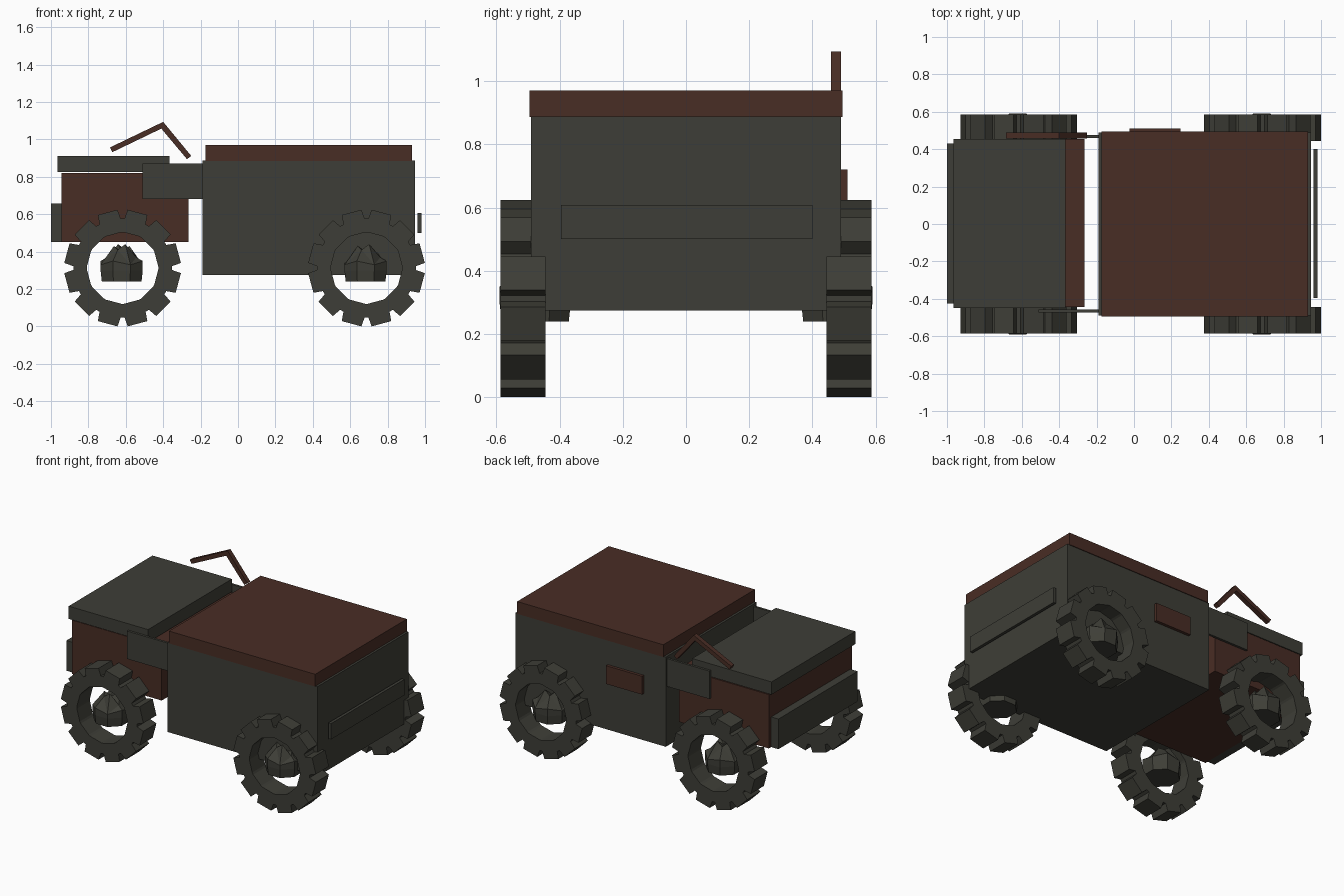
import bpy, bmesh, math
from mathutils import Vector

if "Cube" in bpy.data.objects:
    bpy.data.objects.remove(bpy.data.objects["Cube"])


def material(name, colour):
    m = bpy.data.materials.new(name)
    m.diffuse_color = (*colour, 1)
    m.use_nodes = True
    m.node_tree.nodes["Principled BSDF"].inputs["Base Color"].default_value = m.diffuse_color
    return m


GREY = material("dark olive grey", (0.048, 0.048, 0.038))
BROWN = material("rust brown", (0.066, 0.026, 0.018))


def finish(name, bm, mat):
    bmesh.ops.recalc_face_normals(bm, faces=bm.faces)
    mesh = bpy.data.meshes.new(name)
    bm.to_mesh(mesh)
    bm.free()
    mesh.materials.append(mat)
    ob = bpy.data.objects.new(name, mesh)
    bpy.context.collection.objects.link(ob)
    return ob


def box(name, x, y, z, mat):
    """Box from (min, max) ranges."""
    bm = bmesh.new()
    bmesh.ops.create_cube(bm, size=1)
    for v in bm.verts:
        v.co = Vector([(a + b) / 2 + c * (b - a) for (a, b), c in zip((x, y, z), v.co)])
    return finish(name, bm, mat)


def bridge(bm, a, b):
    n = len(a)
    for i in range(n):
        j = (i + 1) % n
        bm.faces.new((a[i], a[j], b[j], b[i]))


# Body panels
box("rear_body", (-0.19, 0.945), (-0.49, 0.49), (0.275, 0.888), GREY)
box("roof", (-0.175, 0.93), (-0.495, 0.495), (0.886, 0.97), BROWN)
box("engine_bay", (-0.945, -0.265), (-0.445, 0.455), (0.452, 0.82), BROWN)
box("hood", (-0.965, -0.365), (-0.45, 0.455), (0.825, 0.912), GREY)
box("front_bumper", (-1.0, -0.945), (-0.425, 0.43), (0.452, 0.658), GREY)
box("rear_bumper", (0.96, 0.98), (-0.395, 0.4), (0.5, 0.608), GREY)
box("side_plate", (-0.025, 0.248), (0.48, 0.51), (0.595, 0.72), BROWN)
for side, y in (("right", -0.464), ("left", 0.468)):
    box("door_panel_" + side, (-0.51, -0.18), (y - 0.008, y + 0.008), (0.682, 0.872), GREY)

# Bent bar beside the hood
profile = [(-0.685, 0.957), (-0.4, 1.094), (-0.25, 0.912),
           (-0.273, 0.895), (-0.41, 1.058), (-0.672, 0.932)]
bm = bmesh.new()
ends = [[bm.verts.new((x, y, z)) for x, z in profile] for y in (0.458, 0.49)]
bridge(bm, *ends)
for e in ends:
    for quad in ((0, 1, 4, 5), (1, 2, 3, 4)):
        bm.faces.new([e[i] for i in quad])
finish("bent_bar", bm, BROWN)


def tyre(name, cx, side):
    """Ring of twelve flat tread blocks parted by tapered notches."""
    bm = bmesh.new()
    cz = 0.3125
    outer, inner = [], []
    for k in range(12):
        for off, r in ((-5, 0.313), (-2.2, 0.264), (2.2, 0.264), (5, 0.313)):
            a = math.radians(30 * k + off)
            outer.append((r * math.cos(a), r * math.sin(a)))
            # matching point on the twelve-sided opening
            t = math.radians(30 * k + off)
            ri = 0.193 * math.cos(math.pi / 12) / math.cos(math.radians(15 - abs(off)))
            inner.append((ri * math.cos(t), ri * math.sin(t)))
    rings = []
    for pts, y in ((outer, 0.445), (outer, 0.586), (inner, 0.586), (inner, 0.445)):
        rings.append([bm.verts.new((cx + x, side * y, cz + z)) for x, z in pts])
    for i in range(4):
        bridge(bm, rings[i], rings[(i + 1) % 4])
    finish(name, bm, GREY)


def hub(name, cx, side):
    """Eight-sided upright lump with a jagged, folded top."""
    bm = bmesh.new()
    cy = side * 0.477
    tops = [(0.085, 0.37), (0.05, 0.44), (0.055, 0.41), (0.045, 0.43)] * 2
    rings = []
    for level in ((0.115, 0.24), (0.122, 0.30), (0.122, 0.35), None):
        ring = []
        for i in range(8):
            r, z = level if level else tops[i]
            if level and level[1] > 0.34 and i % 2:
                z -= 0.02
            a = side * math.radians(22.5 + 45 * i)
            ring.append(bm.verts.new((cx + r * math.cos(a), cy + r * math.sin(a), z)))
        rings.append(ring)
    for a, b in zip(rings, rings[1:]):
        bridge(bm, a, b)
    bm.faces.new(rings[0])
    dip = bm.verts.new((cx, cy, 0.40))
    for i in range(8):
        bm.faces.new((rings[-1][i], rings[-1][(i + 1) % 8], dip))
    bmesh.ops.triangulate(bm, faces=bm.faces[:])
    finish(name, bm, GREY)


# Wheels
for end, cx in (("front", -0.617), ("rear", 0.687)):
    for label, side in (("right", -1), ("left", 1)):
        tyre(f"tyre_{end}_{label}", cx, side)
        hub(f"hub_{end}_{label}", cx - 0.005, side)
